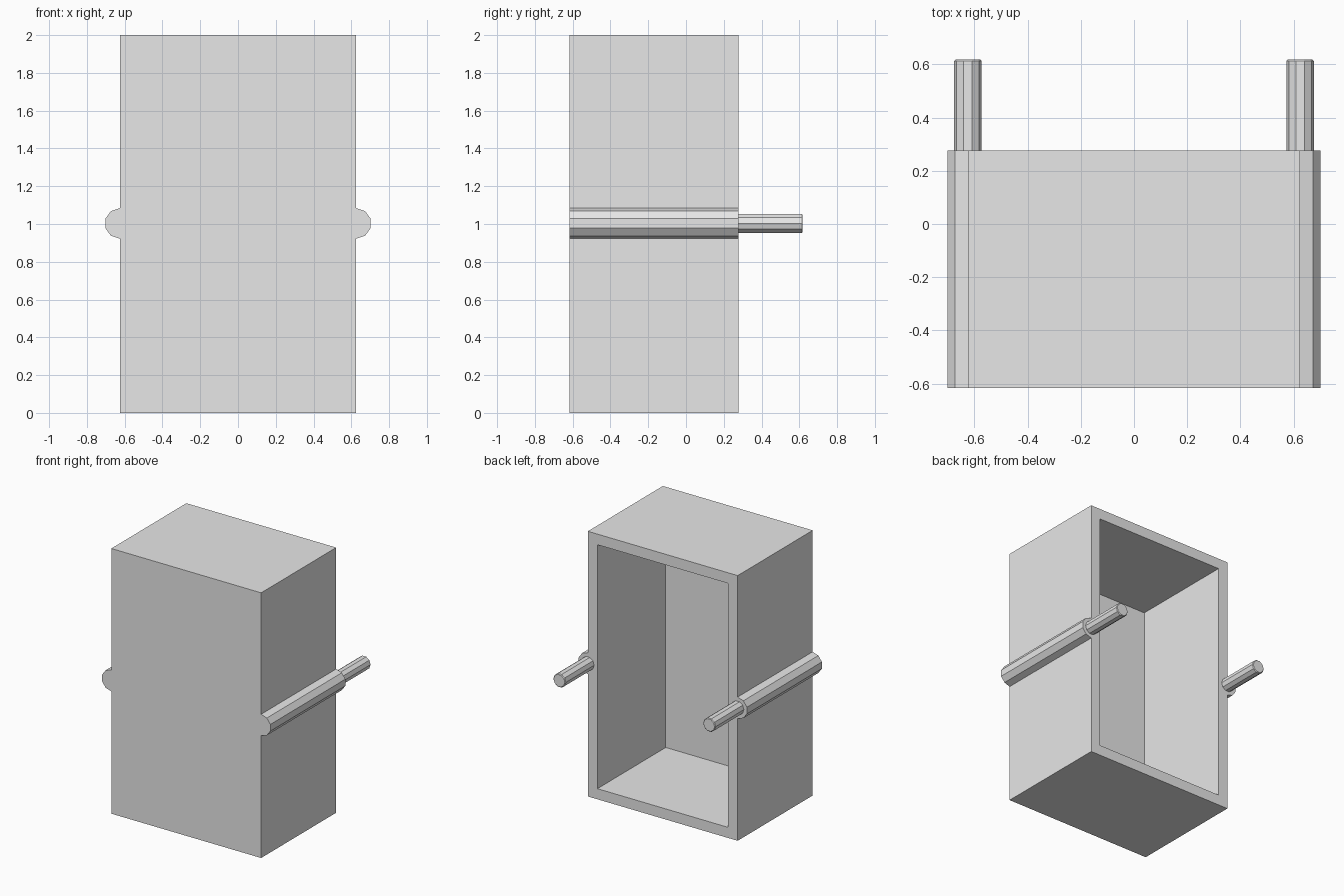
import bpy, bmesh
from math import cos, sin, radians

if "Cube" in bpy.data.objects:
    bpy.data.objects.remove(bpy.data.objects["Cube"], do_unlink=True)

HALF_W, HEIGHT, WALL = 0.625, 2.0, 0.08
FRONT, BACK, ROD_END = -0.617, 0.277, 0.618
AXIS_Z, LUG_R, ROD_R = 1.003, 0.081, 0.052

grey = bpy.data.materials.new("light_grey")
grey.use_nodes = True
colour = (0.8, 0.8, 0.8, 1)
grey.diffuse_color = colour
grey.node_tree.nodes["Principled BSDF"].inputs["Base Color"].default_value = colour


def prism(name, outline, y0, y1, chamfer=0):
    """Extrude an (x, z) outline along y, optionally chamfering the far end."""
    bm = bmesh.new()
    base = bm.faces.new([bm.verts.new((x, y0, z)) for x, z in outline])
    ext = bmesh.ops.extrude_face_region(bm, geom=[base], use_keep_orig=True)
    far = [v for v in ext["geom"] if isinstance(v, bmesh.types.BMVert)]
    bmesh.ops.translate(bm, verts=far, vec=(0, y1 - y0, 0))
    bmesh.ops.recalc_face_normals(bm, faces=bm.faces)
    if chamfer:
        rim = [e for e in bm.edges if all(v in far for v in e.verts)]
        bmesh.ops.bevel(bm, geom=rim, offset=chamfer, segments=1, affect='EDGES')
    mesh = bpy.data.meshes.new(name)
    bm.to_mesh(mesh)
    bm.free()
    mesh.materials.append(grey)
    obj = bpy.data.objects.new(name, mesh)
    bpy.context.collection.objects.link(obj)
    return obj


def arc(cx, radius, angles):
    return [(cx + radius * cos(radians(a)), AXIS_Z + radius * sin(radians(a)))
            for a in angles]


# Box shell with a half-decagon rib running along each side
right_rib = arc(HALF_W, LUG_R, range(-90, 91, 36))
left_rib = arc(-HALF_W, LUG_R, range(90, 271, 36))
outline = ([(-HALF_W, 0), (HALF_W, 0)] + right_rib
           + [(HALF_W, HEIGHT), (-HALF_W, HEIGHT)] + left_rib)
shell = prism("box_shell", outline, FRONT, BACK)

# Cavity open at the back
ix = HALF_W - WALL
cavity = prism("cavity_cutter",
               [(-ix, WALL), (ix, WALL), (ix, HEIGHT - WALL), (-ix, HEIGHT - WALL)],
               FRONT + WALL, BACK + 0.1)
cavity.hide_render = True
cut = shell.modifiers.new("cavity", 'BOOLEAN')
cut.operation = 'DIFFERENCE'
cut.solver = 'EXACT'
cut.object = cavity
bpy.context.view_layer.objects.active = shell
bpy.ops.object.modifier_apply(modifier=cut.name)
bpy.data.objects.remove(cavity, do_unlink=True)

# Pins projecting from the back of each rib
for side, sign in (("left", 1), ("right", -1)):
    prism(side + "_pin", arc(sign * HALF_W, ROD_R, range(0, 360, 36)),
          BACK - 0.08, ROD_END, chamfer=0.005)
